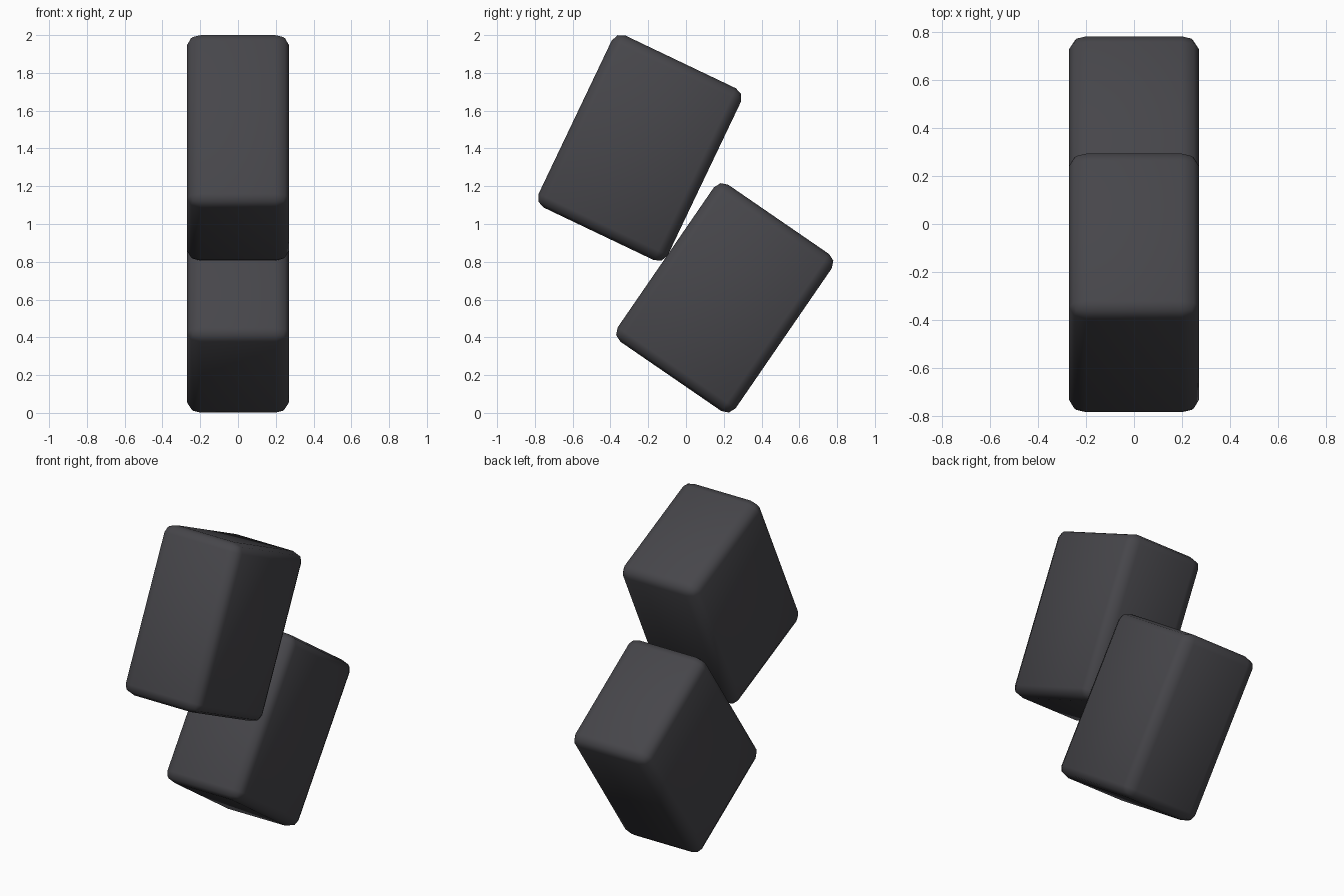
import bpy
import bmesh
from math import radians
from mathutils import Matrix

cube = bpy.data.objects.get("Cube")
if cube:
    bpy.data.objects.remove(cube, do_unlink=True)

# Single dark grey material
COLOR = (0.062, 0.061, 0.069, 1.0)
mat = bpy.data.materials.new("dark_grey")
mat.use_nodes = True
mat.diffuse_color = COLOR
bsdf = mat.node_tree.nodes["Principled BSDF"]
bsdf.inputs["Base Color"].default_value = COLOR
bsdf.inputs["Roughness"].default_value = 0.6

WIDTH, DEPTH, HEIGHT = 0.54, 0.757, 1.008
BEVEL, STRETCH = 0.055, 1.3  # the rounding is wider across x


def rounded_block(name, y, z, tilt):
    """Soft-edged block leaning back by tilt degrees."""
    bm = bmesh.new()
    bmesh.ops.create_cube(bm, size=1)
    bmesh.ops.scale(bm, vec=(WIDTH / STRETCH, DEPTH, HEIGHT), verts=bm.verts)
    bmesh.ops.bevel(bm, geom=bm.edges[:], offset=BEVEL, segments=2,
                    profile=0.5, affect='EDGES')
    bmesh.ops.scale(bm, vec=(STRETCH, 1, 1), verts=bm.verts)
    bmesh.ops.transform(bm, matrix=Matrix.Rotation(radians(-tilt), 4, 'X'),
                        verts=bm.verts)
    for face in bm.faces:
        face.smooth = True
    mesh = bpy.data.meshes.new(name)
    bm.to_mesh(mesh)
    bm.free()
    mesh.materials.append(mat)
    obj = bpy.data.objects.new(name, mesh)
    obj.location = (0, y, z)
    bpy.context.collection.objects.link(obj)
    return obj


# Two blocks stacked off balance
rounded_block("lower_block", 0.205, 0.609, 34.5)
rounded_block("upper_block", -0.245, 1.403, 25.5)
